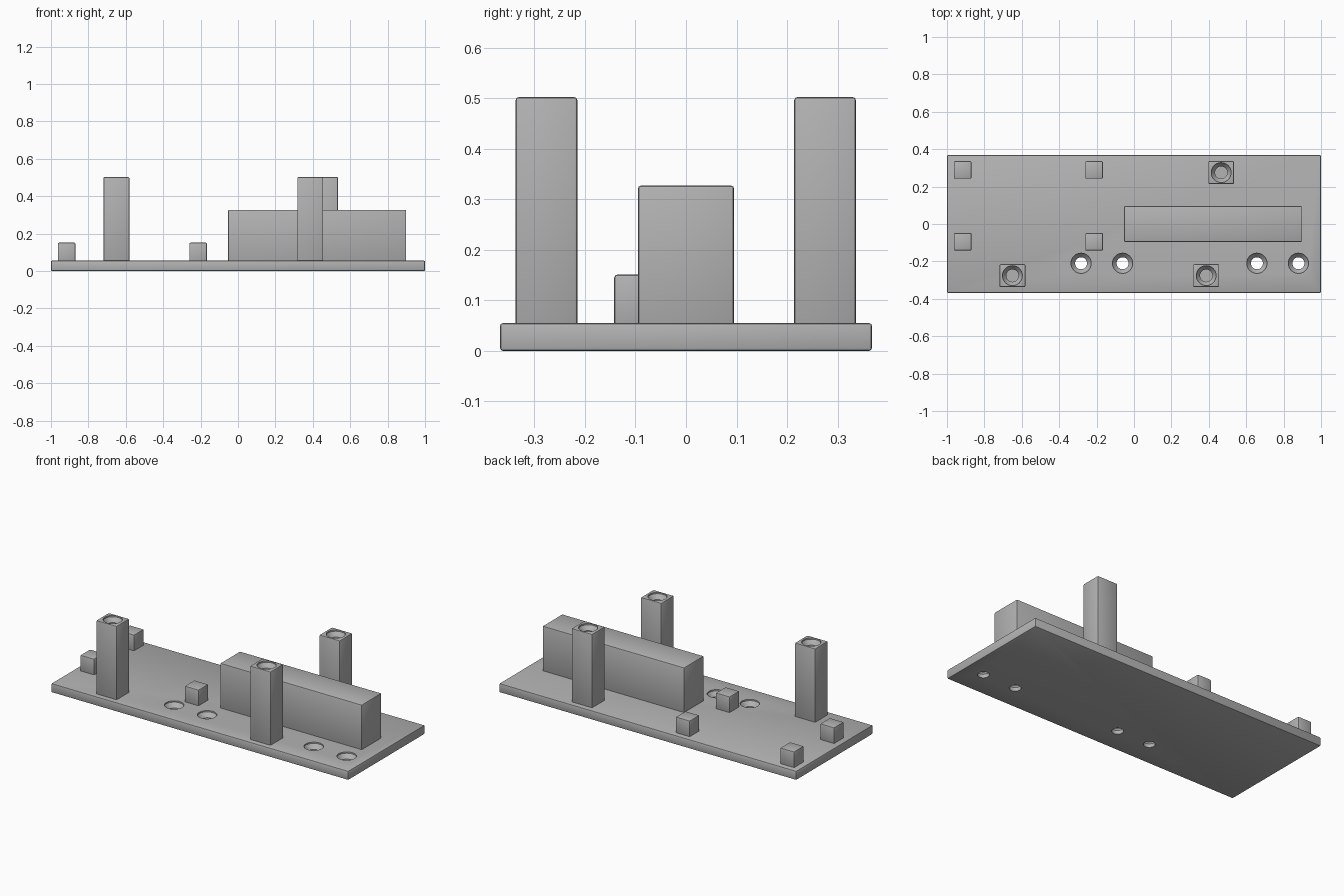
import bpy, bmesh, math
from mathutils import Vector

if "Cube" in bpy.data.objects:
    bpy.data.objects.remove(bpy.data.objects["Cube"])

grey = bpy.data.materials.new("plain grey")
grey.use_nodes = True
grey.diffuse_color = (0.45, 0.45, 0.45, 1)
grey.node_tree.nodes["Principled BSDF"].inputs["Base Color"].default_value = grey.diffuse_color


def add_mesh(name, bm):
    bmesh.ops.recalc_face_normals(bm, faces=bm.faces)
    mesh = bpy.data.meshes.new(name)
    bm.to_mesh(mesh)
    bm.free()
    obj = bpy.data.objects.new(name, mesh)
    bpy.context.collection.objects.link(obj)
    mesh.materials.append(grey)
    return obj


def box(name, x, y, z0, z1, width, depth, bevel=0.006):
    bm = bmesh.new()
    bmesh.ops.create_cube(bm, size=1)
    for v in bm.verts:
        v.co = Vector((x + v.co.x * width, y + v.co.y * depth, z0 + (v.co.z + 0.5) * (z1 - z0)))
    bmesh.ops.bevel(bm, geom=bm.edges[:], offset=bevel, segments=2, profile=0.5, affect='EDGES')
    return add_mesh(name, bm)


def drill(target, spots, profile):
    """Cut round holes whose (radius, z) profile is given from bottom to top."""
    bm = bmesh.new()
    sides = 32
    for x, y in spots:
        rings = [[bm.verts.new((x + r * math.cos(math.tau * i / sides),
                                y + r * math.sin(math.tau * i / sides), z))
                  for i in range(sides)] for r, z in profile]
        bm.faces.new(rings[0])
        bm.faces.new(rings[-1])
        for low, high in zip(rings, rings[1:]):
            for i in range(sides):
                j = (i + 1) % sides
                bm.faces.new((low[i], low[j], high[j], high[i]))
    cutter = add_mesh(target.name + "_hole_cutter", bm)
    cutter.hide_render = True
    cutter.hide_viewport = True
    cutter.display_type = 'WIRE'
    mod = target.modifiers.new("holes", 'BOOLEAN')
    mod.operation = 'DIFFERENCE'
    mod.solver = 'EXACT'
    mod.object = cutter
    # Bake the cut, then drop the cutter
    bpy.context.view_layer.update()
    depsgraph = bpy.context.evaluated_depsgraph_get()
    mesh = bpy.data.meshes.new_from_object(target.evaluated_get(depsgraph))
    target.modifiers.clear()
    target.data = mesh
    bpy.data.objects.remove(cutter)


parts = []
base_top = 0.055
sunk = base_top - 0.01      # parts overlap the plate slightly

# Base plate with countersunk through holes
plate = box("base_plate", 0, 0, 0, base_top, 2, 0.736)
drill(plate, [(x, -0.21) for x in (-0.283, -0.061, 0.657, 0.879)],
      [(0.032, -0.02), (0.032, 0.022), (0.054, 0.047), (0.054, 0.08)])
parts.append(plate)

# Long raised block
parts.append(box("long_block", 0.423, 0, sunk, 0.327, 0.953, 0.19))

# Tall posts with countersunk blind screw holes
for name, x, y in (("front_right_post", -0.65, -0.276),
                   ("front_left_post", 0.386, -0.276),
                   ("back_post", 0.466, 0.275)):
    post = box(name, x, y, sunk, 0.502, 0.138, 0.122)
    drill(post, [(x, y)], [(0.033, 0.4), (0.033, 0.468), (0.053, 0.494), (0.053, 0.54)])
    parts.append(post)

# Four small square pegs
for side, x in (("outer", -0.916), ("inner", -0.213)):
    for end, y in (("front", -0.095), ("back", 0.289)):
        parts.append(box(f"{side}_{end}_peg", x, y, sunk, 0.151, 0.094, 0.094))

for obj in parts:
    bpy.ops.object.select_all(action='DESELECT')
    obj.select_set(True)
    bpy.context.view_layer.objects.active = obj
    bpy.ops.object.shade_smooth_by_angle(angle=math.radians(35))
